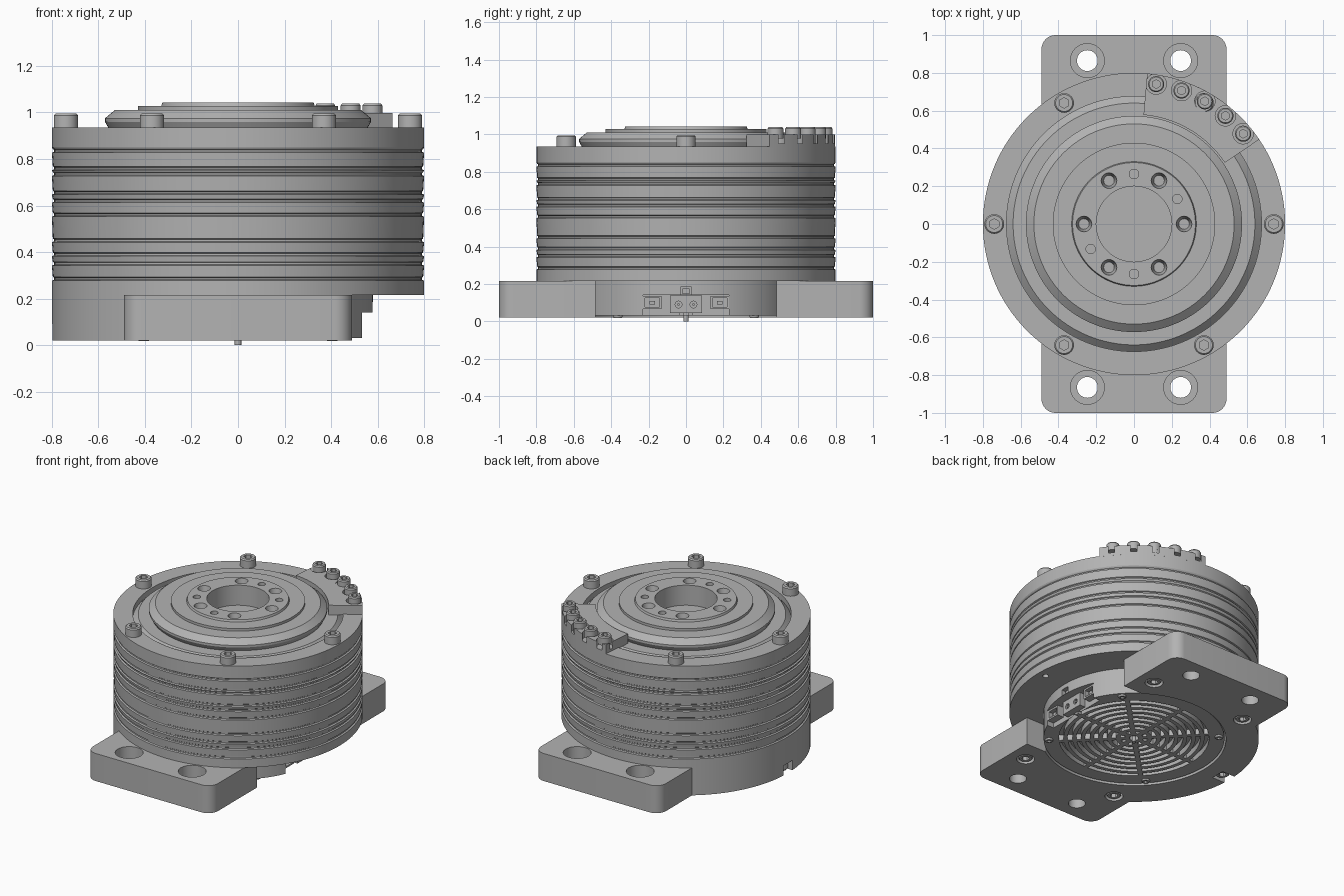
import bpy, bmesh, math
from mathutils import Matrix

if "Cube" in bpy.data.objects:
    bpy.data.objects.remove(bpy.data.objects["Cube"])

grey = bpy.data.materials.new("machined_grey")
grey.diffuse_color = (0.45, 0.45, 0.45, 1)
grey.use_nodes = True
grey.node_tree.nodes["Principled BSDF"].inputs["Base Color"].default_value = grey.diffuse_color


def finish(name, bm):
    bmesh.ops.recalc_face_normals(bm, faces=bm.faces)
    me = bpy.data.meshes.new(name)
    bm.to_mesh(me)
    bm.free()
    me.materials.append(grey)
    ob = bpy.data.objects.new(name, me)
    bpy.context.collection.objects.link(ob)
    return ob


def lathe(name, profile, n=128):
    """Spin a closed (radius, z) profile about z; points at radius 0 become poles."""
    bm = bmesh.new()
    rings = []
    for r, z in profile:
        if r == 0:
            rings.append([bm.verts.new((0, 0, z))] * n)
        else:
            rings.append([bm.verts.new((r * math.cos(2 * math.pi * i / n),
                                        r * math.sin(2 * math.pi * i / n), z)) for i in range(n)])
    for a, b in zip(rings, rings[1:]):
        for i in range(n):
            j = (i + 1) % n
            quad = list(dict.fromkeys([a[i], a[j], b[j], b[i]]))
            if len(quad) > 2:
                bm.faces.new(quad)
    return finish(name, bm)


def add_cyl(bm, x, y, z0, z1, r, n=32, r_top=None):
    bmesh.ops.create_cone(bm, cap_ends=True, segments=n, radius1=r, radius2=r if r_top is None else r_top,
                          depth=z1 - z0, matrix=Matrix.Translation((x, y, (z0 + z1) / 2)))


def add_box(bm, x0, x1, y0, y1, z0, z1):
    m = Matrix.Translation(((x0 + x1) / 2, (y0 + y1) / 2, (z0 + z1) / 2))
    return bmesh.ops.create_cube(bm, size=1, matrix=m @ Matrix.Diagonal((x1 - x0, y1 - y0, z1 - z0, 1)))["verts"]


def add_arc(bm, r0, r1, a0, a1, z0, z1, n):
    """Solid ring sector, angles in degrees."""
    secs = []
    for i in range(n + 1):
        a = math.radians(a0 + (a1 - a0) * i / n)
        c, s = math.cos(a), math.sin(a)
        secs.append([bm.verts.new((r * c, r * s, z)) for r, z in ((r0, z0), (r1, z0), (r1, z1), (r0, z1))])
    for p, q in zip(secs, secs[1:]):
        for k in range(4):
            bm.faces.new([p[k], p[(k + 1) % 4], q[(k + 1) % 4], q[k]])
    bm.faces.new(secs[0][::-1])
    bm.faces.new(secs[-1])


def boolean(ob, bm, op="DIFFERENCE"):
    tool = finish("cutter", bm)
    mod = ob.modifiers.new("cut", "BOOLEAN")
    mod.operation, mod.solver, mod.object = op, "EXACT", tool
    bpy.context.view_layer.update()
    new = bpy.data.meshes.new_from_object(ob.evaluated_get(bpy.context.evaluated_depsgraph_get()))
    ob.modifiers.clear()
    ob.data = new
    bpy.data.objects.remove(tool)


def polar(r, deg):
    return r * math.cos(math.radians(deg)), r * math.sin(math.radians(deg))


# Ribbed drum: thin grooves up the side, sunken ring and stepped rotor on top
prof = [(0, 0.215), (0.8, 0.215)]
for z in (0.285, 0.35, 0.39, 0.45, 0.56, 0.62, 0.655, 0.735, 0.76, 0.835):
    prof += [(0.8, z - 0.008), (0.79, z - 0.004), (0.79, z + 0.004), (0.796, z + 0.008)]
prof += [(0.8, 0.85), (0.8, 0.935), (0.675, 0.935), (0.675, 0.895), (0.64, 0.93), (0.555, 0.93), (0.572, 0.96),
         (0.572, 0.975), (0.53, 1.01), (0.43, 1.01), (0.43, 1.028), (0.33, 1.028), (0.325, 1.042),
         (0.2, 1.042), (0.2, 0.9), (0, 0.9)]
drum = lathe("ribbed_drum", prof)
bm = bmesh.new()
for a in range(0, 360, 60):
    add_cyl(bm, *polar(0.265, a), 0.97, 1.05, 0.028, 24, 0.043)
for a in (30, 90, 210, 270):
    add_cyl(bm, *polar(0.265, a), 0.98, 1.06, 0.025, 20)
add_cyl(bm, *polar(0.74, 0), 0.15, 0.27, 0.02, 16)
boolean(drum, bm)

# Base: round foot joined with a long rounded mounting plate
bm = bmesh.new()
add_cyl(bm, 0, 0, 0.02, 0.215, 0.8, 128)
base = finish("base", bm)
bm = bmesh.new()
add_box(bm, -0.49, 0.49, -1, 1, 0.02, 0.215)
corners = [e for e in bm.edges if abs(e.verts[0].co.z - e.verts[1].co.z) > 0.1]
bmesh.ops.bevel(bm, geom=corners, offset=0.075, segments=8, profile=0.5, affect="EDGES")
boolean(base, bm, "UNION")
bm = bmesh.new()                                     # open connector side
add_box(bm, 0.49, 1.2, -1.2, 1.2, -0.1, 0.3)
boolean(base, bm)
bm = bmesh.new()
add_box(bm, 0.28, 1.2, -0.485, 0.485, -0.1, 0.3)
boolean(base, bm)
bm = bmesh.new()
add_cyl(bm, 0, 0, -0.1, 0.3, 0.59, 128)              # seat for the bottom cover
boolean(base, bm)
bm = bmesh.new()
for sx in (-1, 1):                                   # counterbored mounting holes
    for sy in (-1, 1):
        add_cyl(bm, sx * 0.247, sy * 0.865, -0.1, 0.3, 0.055)
boolean(base, bm)
bm = bmesh.new()
for sx in (-1, 1):
    for sy in (-1, 1):
        add_cyl(bm, sx * 0.247, sy * 0.865, 0.13, 0.3, 0.09)
for a in (60, 120, 240, 300):                        # pockets for the lower screws
    add_cyl(bm, *polar(0.74, a), -0.1, 0.08, 0.058)
add_box(bm, -0.9, -0.7, -0.05, 0.05, -0.1, 0.09)     # side notch
boolean(base, bm)

# Bottom cover with slotted vent grille and a connector recess
bm = bmesh.new()
add_cyl(bm, 0, 0, 0.03, 0.215, 0.58, 128)
cover = finish("vent_cover", bm)
bm = bmesh.new()
for k in range(8):
    r = 0.06 + 0.056 * k
    gap = math.degrees(0.014 / r)
    for s in range(8):
        add_arc(bm, r, r + 0.03, s * 45 + gap, s * 45 + 45 - gap, 0, 0.07, 6)
add_cyl(bm, 0, 0, 0, 0.06, 0.03, 24)
boolean(cover, bm)
bm = bmesh.new()
add_box(bm, 0.48, 0.7, -0.23, 0.23, 0, 0.14)
add_box(bm, 0.53, 0.7, -0.03, 0.03, 0.1401, 0.185)
boolean(cover, bm)
bm = bmesh.new()
add_cyl(bm, 0, 0, 0, 0.05, 0.014, 16)
finish("centre_pin", bm)

# Connector: two side sockets, central block with two pins, key tab
bm = bmesh.new()
for s in (-1, 1):
    add_box(bm, 0.47, 0.53, s * 0.18 - 0.05, s * 0.18 + 0.05, 0.065, 0.136)
add_box(bm, 0.47, 0.525, -0.085, 0.085, 0.045, 0.137)
conn = finish("connector", bm)
bm = bmesh.new()
for s in (-1, 1):
    add_box(bm, 0.5, 0.6, s * 0.18 - 0.038, s * 0.18 + 0.038, 0.077, 0.124)
    bmesh.ops.create_cone(bm, cap_ends=True, segments=20, radius1=0.018, radius2=0.018, depth=0.06,
                          matrix=Matrix.Translation((0.54, s * 0.04, 0.09)) @ Matrix.Rotation(math.pi / 2, 4, "Y"))
boolean(conn, bm)
bm = bmesh.new()
for s in (-1, 1):
    add_box(bm, 0.49, 0.515, s * 0.18 - 0.015, s * 0.18 + 0.015, 0.09, 0.11)
    add_box(bm, 0.49, 0.522, s * 0.04 - 0.006, s * 0.04 + 0.006, 0.084, 0.096)
add_box(bm, 0.52, 0.56, -0.018, 0.018, 0.145, 0.175)
finish("connector_pins", bm)

# Raised arc bracket on the rim, pocketed around its screws
bm = bmesh.new()
add_arc(bm, 0.58, 0.8, 34, 85, 0.93, 0.998, 24)
bracket = finish("arc_bracket", bm)
bm = bmesh.new()
for a in (39.6, 49.8, 60, 70.4, 81):
    x, y = polar(0.75, a)
    add_cyl(bm, x, y, 0.95, 1.1, 0.054)
boolean(bracket, bm)

# Socket-head screw, modelled once and repeated
screw = lathe("rim_screw", [(0, 0), (0.052, 0), (0.052, 0.052), (0.045, 0.06), (0, 0.06)], 32)
bm = bmesh.new()
add_cyl(bm, 0, 0, 0.025, 0.1, 0.028, 6)
boolean(screw, bm)


def place(name, r, a, z, flip=False, size=1):
    ob = bpy.data.objects.new(name, screw.data)
    bpy.context.collection.objects.link(ob)
    ob.location = (*polar(r, a), z)
    ob.scale = (size, size, 1)
    if flip:
        ob.rotation_euler.x = math.pi


for a in range(0, 360, 60):
    place("rim_screw", 0.74, a, 0.935)
for a in (39.6, 49.8, 60, 70.4, 81):
    place("bracket_screw", 0.75, a, 0.978, size=0.82)
for a in (60, 120, 240, 300):
    place("lower_screw", 0.74, a, 0.085, True, 0.9)
place("lower_screw", 0.74, 180, 0.095, True, 0.9)
for a in (42, 138, 222, 318):
    place("cover_screw", 0.545, a, 0.078, True, 0.5)
bpy.data.objects.remove(screw)

# Smooth round walls, keep machined edges crisp
bpy.ops.object.select_all(action="DESELECT")
for ob in bpy.context.scene.objects:
    ob.select_set(True)
    bpy.context.view_layer.objects.active = ob
bpy.ops.object.shade_smooth_by_angle(angle=math.radians(25))
